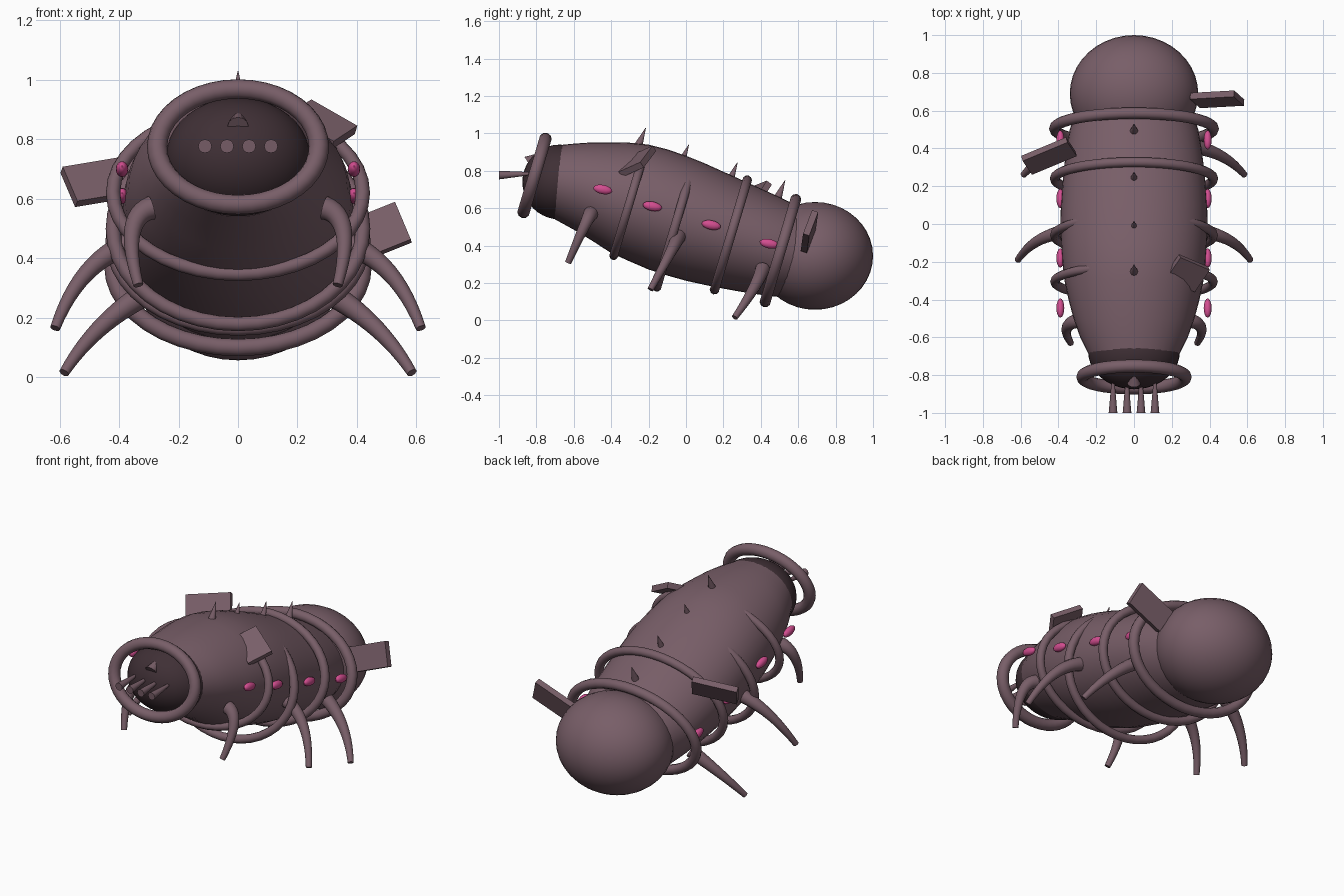
import bpy, bmesh, math
from mathutils import Vector, Matrix

if "Cube" in bpy.data.objects:
    bpy.data.objects.remove(bpy.data.objects["Cube"])


def material(name, rgb):
    m = bpy.data.materials.new(name)
    m.diffuse_color = (*rgb, 1)
    m.use_nodes = True
    m.node_tree.nodes["Principled BSDF"].inputs["Base Color"].default_value = m.diffuse_color
    return m


SKIN = material("dusky_mauve", (0.188, 0.112, 0.138))
DARK = material("dark_mauve", (0.05, 0.029, 0.036))
PINK = material("pink", (0.65, 0.075, 0.28))


def finish(name, bm, mat, smooth=True):
    bmesh.ops.recalc_face_normals(bm, faces=bm.faces[:])
    me = bpy.data.meshes.new(name)
    bm.to_mesh(me)
    bm.free()
    me.materials.append(mat)
    ob = bpy.data.objects.new(name, me)
    bpy.context.collection.objects.link(ob)
    if smooth:
        bpy.ops.object.select_all(action='DESELECT')
        ob.select_set(True)
        bpy.context.view_layer.objects.active = ob
        bpy.ops.object.shade_smooth_by_angle(angle=math.radians(40))
    return ob


def loft(name, rings, mat):
    """Skin a list of closed point rings and cap both ends."""
    bm = bmesh.new()
    rows = [[bm.verts.new(p) for p in r] for r in rings]
    n = len(rows[0])
    for a, b in zip(rows, rows[1:]):
        for i in range(n):
            j = (i + 1) % n
            bm.faces.new((a[i], a[j], b[j], b[i]))
    bm.faces.new(rows[0])
    bm.faces.new(rows[-1])
    return finish(name, bm, mat)


def ellipsoid(name, loc, radii, mat, tilt=0, seg=40):
    bm = bmesh.new()
    bmesh.ops.create_uvsphere(bm, u_segments=seg, v_segments=seg // 2, radius=1)
    bm.transform(Matrix.Translation(loc) @ Matrix.Rotation(tilt, 4, 'X')
                 @ Matrix.Diagonal((*radii, 1)))
    return finish(name, bm, mat)


def hoop(name, loc, rx, rz, r, tilt):
    """Oval tube facing along y and leaning back by tilt."""
    bm = bmesh.new()
    n, k = 40, 10
    m = Matrix.Translation(loc) @ Matrix.Rotation(tilt, 4, 'X')
    grid = []
    for i in range(n):
        a = 2 * math.pi * i / n
        c, s = math.cos(a), math.sin(a)
        row = []
        for j in range(k):
            b = 2 * math.pi * j / k
            d = r * math.cos(b)
            row.append(bm.verts.new(m @ Vector(((rx + d) * c, r * math.sin(b), (rz + d) * s))))
        grid.append(row)
    for i in range(n):
        for j in range(k):
            p, q = grid[i], grid[(i + 1) % n]
            bm.faces.new((p[j], q[j], q[(j + 1) % k], p[(j + 1) % k]))
    return finish(name, bm, SKIN)


def cone(name, base, tip, r1, r2=0.001, seg=12):
    base, tip = Vector(base), Vector(tip)
    d = tip - base
    bm = bmesh.new()
    bmesh.ops.create_cone(bm, cap_ends=True, segments=seg, radius1=r1, radius2=r2, depth=d.length)
    bm.transform(Matrix.Translation((base + tip) / 2) @ d.to_track_quat('Z', 'Y').to_matrix().to_4x4())
    return finish(name, bm, SKIN)


def leg(name, pts, side):
    """Tapered tube along a quadratic curve through three points."""
    a, mid, c = (Vector((p[0] * side, p[1], p[2])) for p in pts)
    ctrl = 2 * mid - (a + c) / 2
    rings, n = [], 12
    for i in range(n + 1):
        t = i / n
        p = a * (1 - t) ** 2 + ctrl * 2 * t * (1 - t) + c * t * t
        d = ((ctrl - a) * (1 - t) + (c - ctrl) * t).normalized()
        u = d.cross(Vector((0, 1, 0))).normalized()
        v = d.cross(u)
        r = 0.04 - 0.023 * t
        rings.append([p + r * (u * math.cos(k * math.pi / 6) + v * math.sin(k * math.pi / 6))
                      for k in range(12)])
    loft(name, rings, SKIN)


def plate(name, loc, u, w, length, width, thick=0.035):
    u = Vector(u).normalized()
    w = Vector(w)
    w = (w - u * w.dot(u)).normalized()
    rot = Matrix((u, w, u.cross(w))).transposed().to_4x4()
    bm = bmesh.new()
    bmesh.ops.create_cube(bm, size=1)
    bm.transform(Matrix.Translation(loc) @ rot @ Matrix.Diagonal((length, width, thick, 1)))
    finish(name, bm, SKIN, False)


# Body: oval sections given as y, half width, top, bottom
sections = [(-0.70, 0.235, 0.935, 0.54), (-0.6, 0.285, 0.945, 0.485), (-0.5, 0.32, 0.952, 0.425),
            (-0.4, 0.347, 0.952, 0.36), (-0.3, 0.368, 0.95, 0.315), (-0.2, 0.38, 0.94, 0.272),
            (-0.1, 0.387, 0.915, 0.24), (0, 0.39, 0.88, 0.212), (0.1, 0.387, 0.84, 0.19),
            (0.2, 0.38, 0.795, 0.17), (0.3, 0.37, 0.75, 0.152), (0.4, 0.358, 0.705, 0.137),
            (0.5, 0.34, 0.66, 0.125), (0.62, 0.30, 0.60, 0.13)]
loft("body", [[(w * math.cos(a), y, (t + b) / 2 + (t - b) / 2 * math.sin(a))
               for a in (2 * math.pi * i / 40 for i in range(40))]
              for y, w, t, b in sections], SKIN)

# Tail bulb and dark head
ellipsoid("tail_bulb", (0, 0.69, 0.345), (0.34, 0.31, 0.288), SKIN)
ellipsoid("head", (0, -0.675, 0.74), (0.243, 0.2, 0.2), DARK)

# Mouth hoop and the bands around the body
hoop("mouth_hoop", (0, -0.81, 0.775), 0.272, 0.203, 0.034, -0.29)
for i, (y, z, rz, r) in enumerate([(-0.305, 0.62, 0.285, 0.024), (-0.06, 0.5, 0.335, 0.025),
                                   (0.24, 0.457, 0.305, 0.026), (0.505, 0.373, 0.285, 0.03)]):
    hoop(f"band_{i}", (0, y, z), 0.42, rz, r, -0.29)

# Legs and pink side spots, mirrored left and right
legs = [((0.29, -0.51, 0.57), (0.355, -0.55, 0.49), (0.335, -0.63, 0.31)),
        ((0.36, -0.04, 0.45), (0.51, -0.09, 0.35), (0.615, -0.19, 0.165)),
        ((0.32, 0.41, 0.275), (0.47, 0.355, 0.16), (0.585, 0.26, 0.015))]
spots = [(-0.445, 0.70), (-0.18, 0.61), (0.135, 0.51), (0.445, 0.41)]
for side, label in ((-1, "left"), (1, "right")):
    for i, pts in enumerate(legs):
        leg(f"leg_{label}_{i}", pts, side)
    for i, (y, z) in enumerate(spots):
        ellipsoid(f"spot_{label}_{i}", (side * 0.39, y, z), (0.021, 0.052, 0.025), PINK, -0.2, 16)

# Back spikes
for i, (y, z) in enumerate([(-0.215, 1.03), (0.015, 0.94), (0.275, 0.845), (0.53, 0.75)]):
    cone(f"back_spike_{i}", (0, y - 0.05, z - 0.12), (0, y, z), 0.028)

# Teeth flaring forward, and the stub on the brow
for i in range(4):
    x = -0.111 + i * 0.074
    cone(f"tooth_{i}", (x, -1, 0.777), (x, -0.83, 0.785), 0.023, 0.008)
cone("brow_stub", (0, -0.845, 0.845), (0, -0.76, 0.90), 0.035)

# Flat fins
plate("right_fin", (0.44, 0.66, 0.475), (0.9, 0.05, 0.36), (-0.04, 0.05, 0.135), 0.25, 0.145)
plate("left_fin", (-0.45, 0.36, 0.66), (0.24, 0.10, 0.04), (0.05, -0.08, -0.125), 0.26, 0.145)
plate("front_fin", (0.28, -0.26, 0.85), (0.14, -0.06, -0.08), (-0.085, -0.13, -0.06), 0.19, 0.15)
